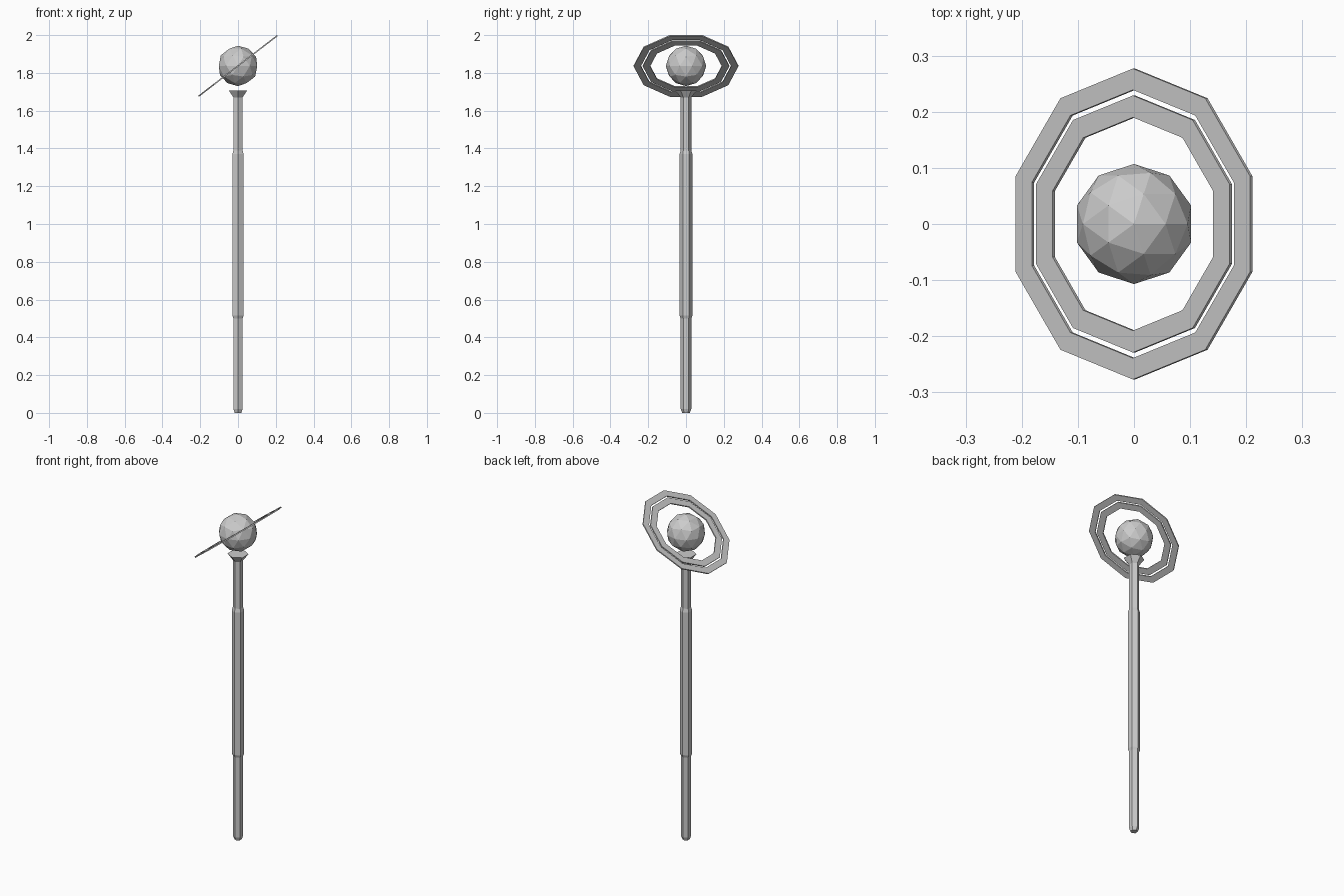
import bpy
import bmesh
import math
from mathutils import Matrix

cube = bpy.data.objects.get("Cube")
if cube:
    bpy.data.objects.remove(cube, do_unlink=True)

# Single plain grey
grey = bpy.data.materials.new("plain grey")
grey.use_nodes = True
COLOUR = (0.6, 0.6, 0.6, 1)
grey.diffuse_color = COLOUR
grey.node_tree.nodes["Principled BSDF"].inputs["Base Color"].default_value = COLOUR

HEAD_Z = 1.837
TILT = math.radians(-37.6)


def finish(name, bm):
    bmesh.ops.recalc_face_normals(bm, faces=bm.faces)
    mesh = bpy.data.meshes.new(name)
    bm.to_mesh(mesh)
    bm.free()
    mesh.materials.append(grey)
    obj = bpy.data.objects.new(name, mesh)
    bpy.context.collection.objects.link(obj)
    return obj


def loop(bm, radius, z, sides):
    """Ring of vertices with one corner on the y axis."""
    angles = [math.pi / 2 + math.tau * i / sides for i in range(sides)]
    return [bm.verts.new((radius * math.cos(a), radius * math.sin(a), z)) for a in angles]


def bridge(bm, a, b):
    for i in range(len(a)):
        j = (i + 1) % len(a)
        bm.faces.new((a[i], a[j], b[j], b[i]))


def lathe(name, profile, sides=6):
    """Capped faceted solid from (radius, height) pairs."""
    bm = bmesh.new()
    loops = [loop(bm, r, z, sides) for r, z in profile]
    for a, b in zip(loops, loops[1:]):
        bridge(bm, a, b)
    bm.faces.new(loops[0])
    bm.faces.new(loops[-1])
    return finish(name, bm)


def flat_ring(name, outer, inner, thickness=0.007, sides=10):
    """Thin polygonal band, tilted about the y axis around the orb."""
    bm = bmesh.new()
    h = thickness / 2
    section = [(outer, -h), (outer, h), (inner, h), (inner, -h)]
    loops = [loop(bm, r, z, sides) for r, z in section]
    for i in range(4):
        bridge(bm, loops[i], loops[(i + 1) % 4])
    bm.transform(Matrix.Translation((0, 0, HEAD_Z)) @ Matrix.Rotation(TILT, 4, "Y"))
    return finish(name, bm)


# Shaft with chamfered foot and thicker grip
lathe("shaft", [(0.02, 0), (0.028, 0.02), (0.028, 0.5), (0.034, 0.515),
                (0.034, 1.37), (0.028, 1.39), (0.028, 1.67)])

# Flared cup under the orb
lathe("cup", [(0.028, 1.67), (0.057, 1.708)])

# Floating faceted orb
bm = bmesh.new()
bmesh.ops.create_icosphere(bm, subdivisions=2, radius=0.107,
                           matrix=Matrix.Translation((0, 0, HEAD_Z)))
finish("orb", bm)

# Two concentric tilted rings
flat_ring("outer_ring", 0.277, 0.239)
flat_ring("inner_ring", 0.229, 0.19)
